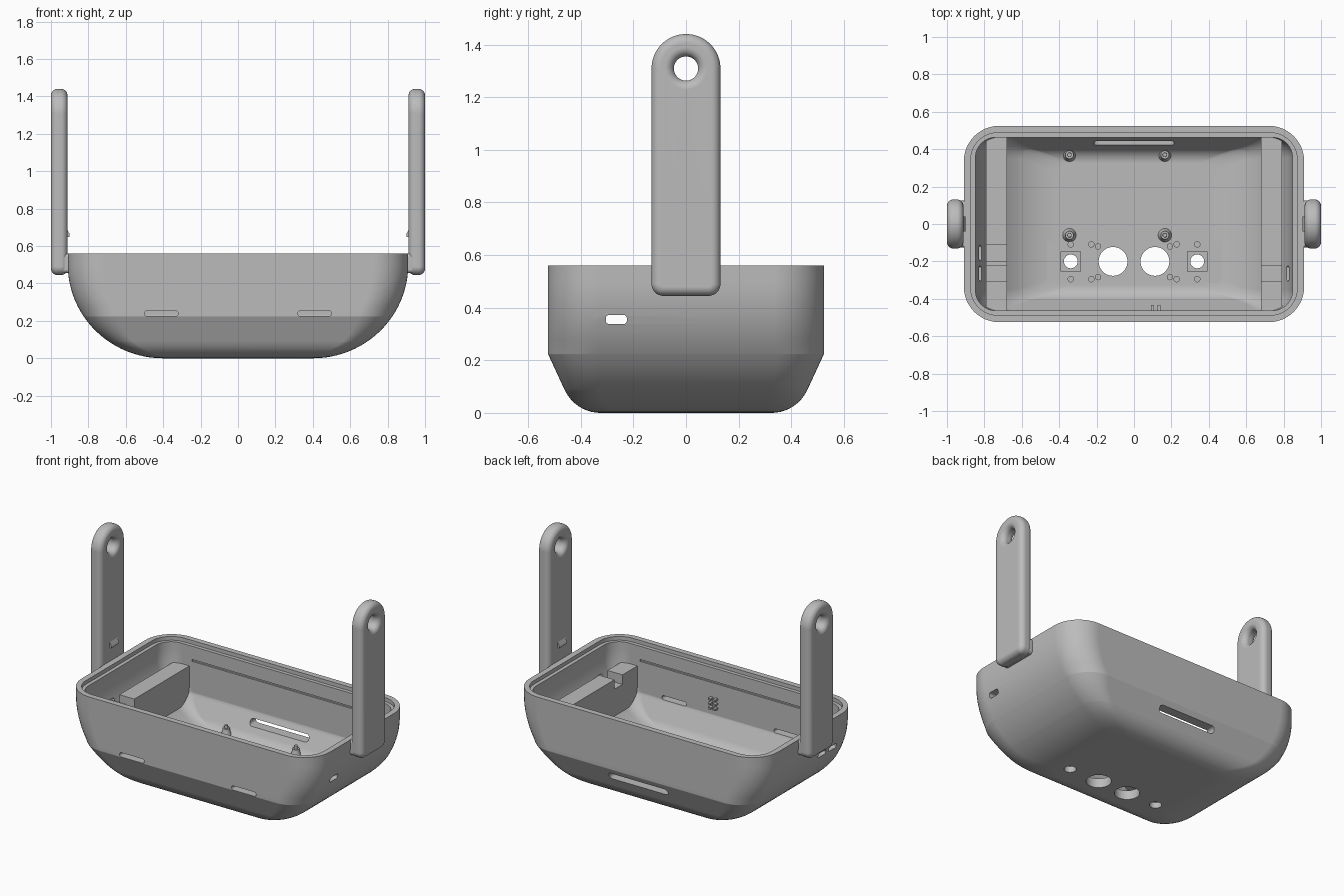
import bpy, bmesh, math
from math import sin, cos, pi, sqrt

cube = bpy.data.objects.get("Cube")
if cube:
    bpy.data.objects.remove(cube)

grey = bpy.data.materials.new("plain grey")
grey.use_nodes = True
grey.diffuse_color = (0.5, 0.5, 0.5, 1)
grey.node_tree.nodes["Principled BSDF"].inputs["Base Color"].default_value = (0.5, 0.5, 0.5, 1)


def finish(bm, name):
    bmesh.ops.recalc_face_normals(bm, faces=bm.faces[:])
    mesh = bpy.data.meshes.new(name)
    bm.to_mesh(mesh)
    bm.free()
    obj = bpy.data.objects.new(name, mesh)
    bpy.context.collection.objects.link(obj)
    mesh.materials.append(grey)
    return obj


def rounded(cu, cv, hu, hv, r, seg=10):
    """Outline of a rounded rectangle, counter-clockwise."""
    pts = []
    for k, (su, sv) in enumerate([(1, 1), (-1, 1), (-1, -1), (1, -1)]):
        for i in range(seg + 1):
            a = (k + i / seg) * pi / 2
            pts.append((cu + su * (hu - r) + r * cos(a), cv + sv * (hv - r) + r * sin(a)))
    return pts


def circle(cu, cv, r, n=32):
    return [(cu + r * cos(2 * pi * i / n), cv + r * sin(2 * pi * i / n)) for i in range(n)]


def bridge(bm, a, b):
    for i in range(len(a)):
        j = (i + 1) % len(a)
        bm.faces.new((a[i], a[j], b[j], b[i]))


def stack(bm, loops, caps=True):
    rings = [[bm.verts.new(p) for p in loop] for loop in loops]
    for a, b in zip(rings, rings[1:]):
        bridge(bm, a, b)
    if caps:
        bm.faces.new(rings[0])
        bm.faces.new(rings[-1])
    else:
        bridge(bm, rings[-1], rings[0])


def prism(bm, outline, axis, lo, hi):
    place = {"x": lambda u, v, w: (w, u, v),
             "y": lambda u, v, w: (u, w, v),
             "z": lambda u, v, w: (u, v, w)}[axis]
    stack(bm, [[place(u, v, w) for u, v in outline] for w in (lo, hi)])


def box(bm, x0, x1, y0, y1, z0, z1):
    prism(bm, [(x0, y0), (x1, y0), (x1, y1), (x0, y1)], "z", z0, z1)


def boolean(obj, tool, operation):
    mod = obj.modifiers.new("cut", "BOOLEAN")
    mod.operation, mod.object, mod.solver = operation, tool, "EXACT"
    mod.use_self = True
    tool.hide_render = True
    bpy.context.view_layer.update()
    result = bpy.data.meshes.new_from_object(obj.evaluated_get(bpy.context.evaluated_depsgraph_get()))
    obj.modifiers.clear()
    obj.data = result
    bpy.data.objects.remove(tool)


# Hull section at height z, offset inwards by d
TOP = 0.56


def half_x(z, d):
    k = max(0, 0.5 - z) / (0.5 - d)
    return 0.4 + (0.51 - d) * sqrt(max(0, 1 - k * k))


def half_y(z, d):
    r = 0.15 - d
    zb, yb = 0.15 - 0.407 * r, 0.325 + 0.914 * r
    if z <= zb:
        return 0.325 + sqrt(max(0, r * r - (0.15 - z) ** 2))
    return min(0.525 - d, yb + (0.525 - d - yb) * (z - zb) / (0.225 - zb))


def section(z, d, at=None):
    r = 0.1 + 0.09 * min(1, z / 0.25)
    loop = rounded(0, 0, half_x(z, d), half_y(z, d), max(0.06, r - 1.3 * d), 12)
    return [(x, y, z if at is None else at) for x, y in loop]


def hull(d, top):
    zs = [d + (0.5 - d) * (1 - cos(i * pi / 48)) for i in range(25)]
    zs += [0.225, 0.15 - 0.407 * (0.15 - d), top]
    return [section(z, d) for z in sorted(zs)]


# Tub: outer skin, stepped rim, inner skin
bm = bmesh.new()
WALL = 0.062
rim = [section(TOP, 0.038), section(TOP, 0.038, TOP - 0.025)]
stack(bm, hull(0, TOP) + rim + hull(WALL, TOP - 0.025)[::-1])
tub = finish(bm, "tub")

# Openings and recesses in the tub
bm = bmesh.new()
for s in (-1, 1):
    prism(bm, rounded(s * 0.41, 0.24, 0.09, 0.014, 0.013), "y", -0.6, -0.4)
    prism(bm, circle(s * 0.112, -0.2, 0.077, 48), "z", -0.1, 0.2)
    prism(bm, circle(s * 0.338, -0.2, 0.037), "z", -0.1, 0.2)
    box(bm, s * 0.338 - 0.053, s * 0.338 + 0.053, -0.253, -0.147, 0.04, 0.2)
    box(bm, -0.66, 0.66, s * 0.463 - 0.01, s * 0.463 + 0.01, 0.435, 0.447)
    prism(bm, rounded(-0.265, 0.355, 0.04, 0.017, 0.012), "x", s * 0.75, s * 1.1)
prism(bm, rounded(-0.155, 0.355, 0.04, 0.017, 0.012), "x", -1.1, -0.75)
prism(bm, rounded(0, 0.167, 0.215, 0.022, 0.02), "y", 0.38, 0.7)
boolean(tub, finish(bm, "tub_cutter"), "DIFFERENCE")

# Cross beams at both ends, trimmed to the tub and notched for the ports
for side, s in (("left", 1), ("right", -1)):
    bm = bmesh.new()
    prism(bm, [(s * 0.68, 0.4), (s * 0.79, 0.4), (s * 0.79, 0.2), (s * 0.68, 0.1)], "y", -0.48, 0.48)
    beam = finish(bm, side + "_beam")
    bm = bmesh.new()
    stack(bm, hull(0.035, 0.5 + 0.02))
    boolean(beam, finish(bm, "beam_trim"), "INTERSECT")
    bm = bmesh.new()
    for y in ([-0.265] if s > 0 else [-0.265, -0.155]):
        box(bm, s * 0.735 - 0.1, s * 0.735 + 0.1, y - 0.042, y + 0.042, 0.337, 0.5)
    boolean(beam, finish(bm, "beam_notch"), "DIFFERENCE")

# Upright arms with a flared eye at the top
WIDE, EYE, FILLET = 0.131, 1.309, 0.034


def arm_loop(x, inset):
    pts = [(cos(a) * (WIDE - inset), EYE + sin(a) * (WIDE - inset))
           for a in (i * pi / 32 for i in range(33))]
    r = 0.045 - inset
    for k, sy in ((2, -1), (3, 1)):
        for i in range(17):
            a = (k + i / 16) * pi / 2
            pts.append((sy * (WIDE - 0.045) + r * cos(a), 0.49 + r * sin(a)))
    return [(x, y, z) for y, z in pts]


def eye_loop(x, inset):
    angles = [i * pi / 32 for i in range(33)]
    angles += [pi + (i + 0.5) * pi / 34 for i in range(34)]
    r = 0.046 + inset
    return [(x, r * cos(a), EYE + r * sin(a)) for a in angles]


for side, s in (("left", 1), ("right", -1)):
    steps = []
    for end, x in ((-1, 0.912 + FILLET), (1, 1.0 - FILLET)):
        for i in range(9):
            a = (i if end < 0 else 8 - i) * pi / 16
            steps.append((s * (x + end * FILLET * cos(a)), FILLET * (1 - sin(a))))
    bm = bmesh.new()
    stack(bm, [arm_loop(*p) for p in steps] + [eye_loop(*p) for p in steps[::-1]], caps=False)
    finish(bm, side + "_arm")

    # Web joining the arm to the tub
    bm = bmesh.new()
    prism(bm, rounded(0, 0.508, 0.125, 0.052, 0.02), "x", s * 0.872, s * 0.95)
    finish(bm, side + "_arm_web")

    # Small catch on the inner face of the arm
    bm = bmesh.new()
    prism(bm, [(s * 0.92, 0.70), (s * 0.92, 0.645), (s * 0.9, 0.65), (s * 0.9, 0.665)], "y", -0.04, 0.04)
    finish(bm, side + "_arm_catch")

# Flared mounting posts with pins
bm = bmesh.new()
for x in (-0.345, 0.165):
    for y in (-0.06, 0.37):
        levels = [(0.045, 0.042), (0.075, 0.032), (0.095, 0.024), (0.115, 0.022),
                  (0.115, 0.012), (0.135, 0.011)]
        stack(bm, [[(u, v, z) for u, v in circle(x, y, r, 20)] for z, r in levels])
finish(bm, "mounting_posts")

# Small bosses around the floor openings
bm = bmesh.new()
for s in (-1, 1):
    for x, y in ((0.338, 0.093), (0.228, 0.093), (0.192, 0.082)):
        for t in (-1, 1):
            prism(bm, circle(s * x, -0.202 + t * y, 0.017, 20), "z", 0.05, 0.08)
finish(bm, "floor_bosses")

# Thin frames on the floor around the square recesses
bm = bmesh.new()
for s in (-1, 1):
    for x0, x1, y0, y1 in ((0.215, 0.285, -0.315, -0.09), (0.391, 0.472, -0.315, -0.09),
                           (0.285, 0.391, -0.147, -0.09), (0.285, 0.391, -0.315, -0.253)):
        box(bm, s * x0, s * x1, y0, y1, 0.058, 0.067)
finish(bm, "floor_frames")

# Clip on the inner front wall
bm = bmesh.new()
for z in (0.27, 0.30, 0.33):
    for x in (0.09, 0.125):
        box(bm, x, x + 0.018, -0.48, -0.432, z, z + 0.012)
finish(bm, "wall_clip")

# Smooth shading with crisp edges
for obj in bpy.context.collection.objects:
    if obj.type == "MESH" and obj.data.materials and obj.data.materials[0] == grey:
        bpy.ops.object.select_all(action="DESELECT")
        obj.select_set(True)
        bpy.context.view_layer.objects.active = obj
        bpy.ops.object.shade_smooth_by_angle(angle=math.radians(35))
        obj.modifiers.new("even normals", "WEIGHTED_NORMAL").keep_sharp = True
